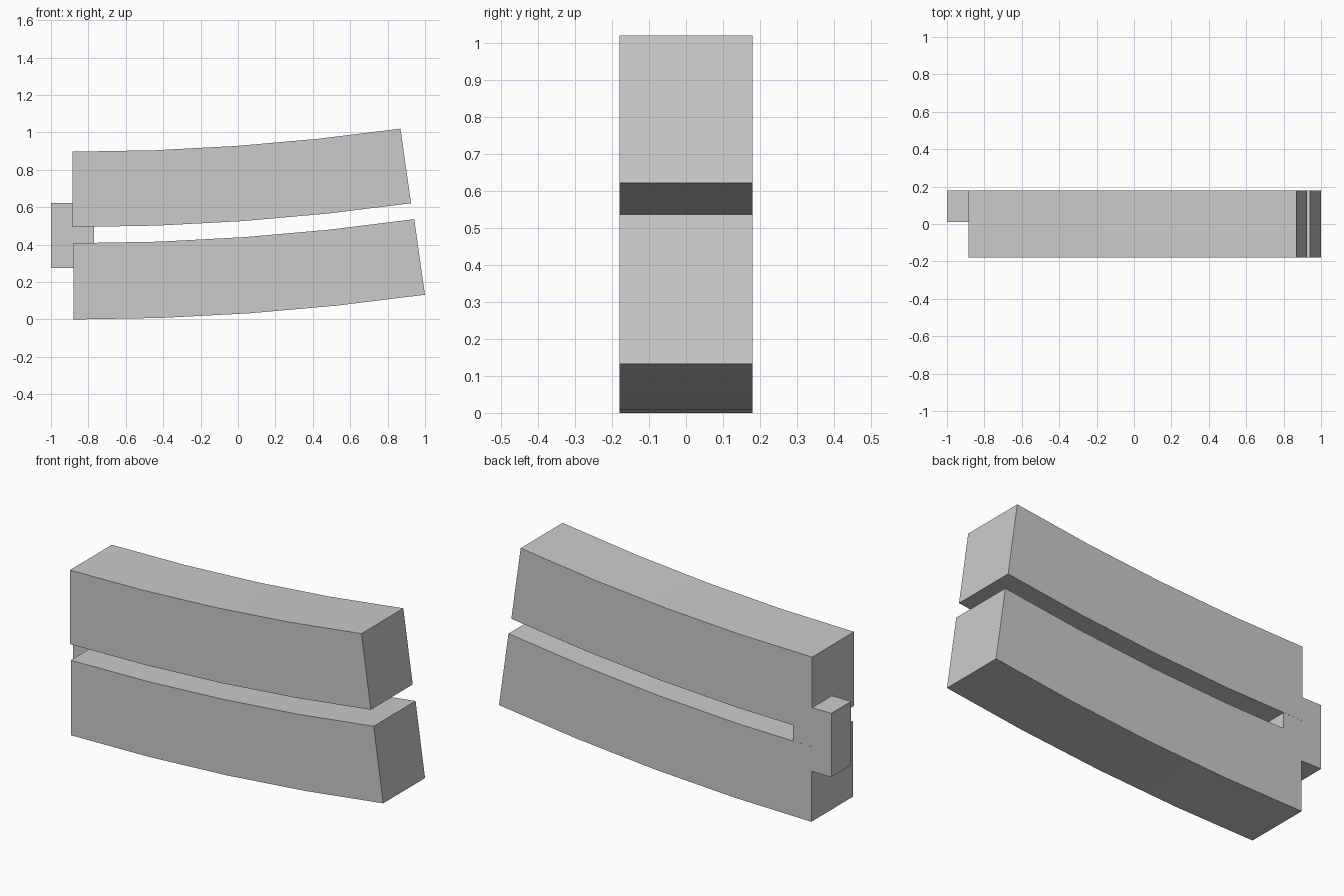
import bpy, bmesh, math

if "Cube" in bpy.data.objects:
    bpy.data.objects.remove(bpy.data.objects["Cube"])

HALF_DEPTH = 0.18
BEND = math.radians(8.05)     # total sweep of the bend
RADIUS = 13.42                # radius of the lowest edge
SEGMENTS = 4


def prism(name, profile, y0, y1):
    """Extrude an x-z profile from y0 to y1."""
    bm = bmesh.new()
    face = bm.faces.new([bm.verts.new((x, y0, z)) for x, z in profile])
    out = bmesh.ops.extrude_face_region(bm, geom=[face])
    verts = [g for g in out["geom"] if isinstance(g, bmesh.types.BMVert)]
    bmesh.ops.translate(bm, verts=verts, vec=(0, y1 - y0, 0))
    bmesh.ops.recalc_face_normals(bm, faces=bm.faces)
    mesh = bpy.data.meshes.new(name)
    bm.to_mesh(mesh)
    bm.free()
    obj = bpy.data.objects.new(name, mesh)
    bpy.context.collection.objects.link(obj)
    return obj


def arc(x0, z0):
    """Points of the bend, concentric for every starting height."""
    r = RADIUS - z0
    angles = [BEND * i / SEGMENTS for i in range(SEGMENTS + 1)]
    return [(x0 + r * math.sin(a), z0 + r * (1 - math.cos(a))) for a in angles]


def bent_bar(name, x0, z0, z1):
    profile = arc(x0, z0) + arc(x0, z1)[::-1]
    obj = prism(name, profile, -HALF_DEPTH, HALF_DEPTH)
    bpy.ops.object.select_all(action='DESELECT')
    obj.select_set(True)
    bpy.context.view_layer.objects.active = obj
    bpy.ops.object.shade_smooth_by_angle(angle=math.radians(30))


# Two curved bars, one above the other
bent_bar("lower_bar", -0.88, 0.0, 0.408)
bent_bar("upper_bar", -0.885, 0.494, 0.897)

# Joining block on the back half, sticking out at the left end
prism("joining_block", [(-1, 0.275), (-0.77, 0.275), (-0.77, 0.622), (-1, 0.622)],
      0.01, HALF_DEPTH - 0.0005)
